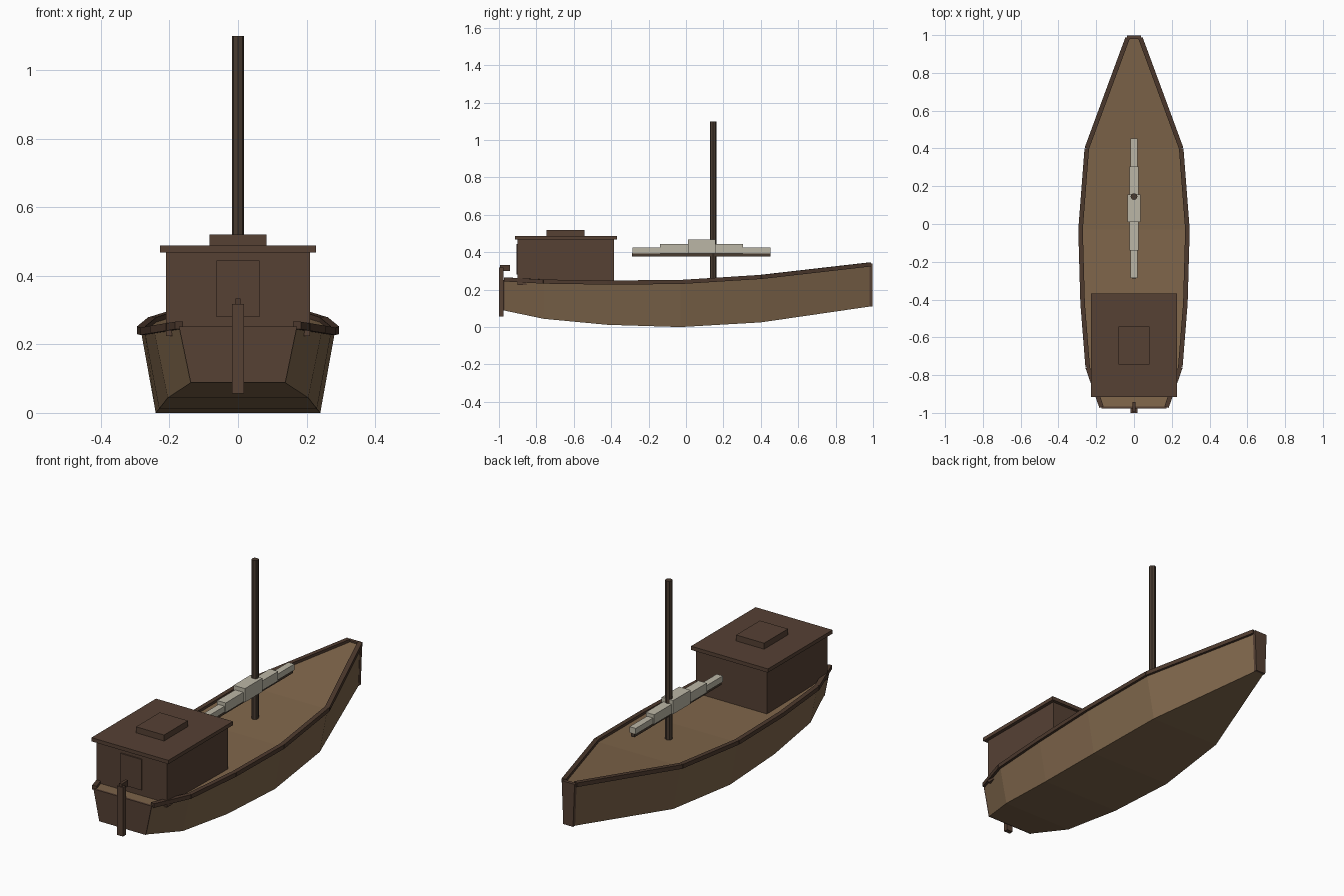
import bpy, bmesh
from mathutils import Vector

if "Cube" in bpy.data.objects:
    bpy.data.objects.remove(bpy.data.objects["Cube"])


def mat(name, r, g, b):
    m = bpy.data.materials.new(name)
    m.diffuse_color = (r, g, b, 1)
    m.use_nodes = True
    m.node_tree.nodes["Principled BSDF"].inputs["Base Color"].default_value = m.diffuse_color
    return m


HULL = mat("tan planks", 0.21, 0.132, 0.070)
DECK = mat("deck tan", 0.215, 0.133, 0.070)
BROWN = mat("dark brown", 0.092, 0.052, 0.034)
TRIM = mat("trim brown", 0.075, 0.042, 0.027)
SPAR = mat("spar brown", 0.066, 0.044, 0.030)
SAIL = mat("sail canvas", 0.50, 0.47, 0.38)


def finish(name, bm, *mats):
    bmesh.ops.recalc_face_normals(bm, faces=bm.faces)
    me = bpy.data.meshes.new(name)
    bm.to_mesh(me)
    bm.free()
    for m in mats:
        me.materials.append(m)
    ob = bpy.data.objects.new(name, me)
    bpy.context.collection.objects.link(ob)
    return ob


def loft(name, rings, *mats):
    """Skin closed rings of equal length and cap the ends."""
    bm = bmesh.new()
    vs = [[bm.verts.new(p) for p in r] for r in rings]
    n = len(vs[0])
    for a, b in zip(vs, vs[1:]):
        for i in range(n):
            bm.faces.new((a[i], a[(i + 1) % n], b[(i + 1) % n], b[i]))
    bm.faces.new(vs[0])
    bm.faces.new(vs[-1])
    return finish(name, bm, *mats)


def box(name, x, y, z, m):
    """Box spanning half width x, y range and z range."""
    return loft(name, [[(-x, v, z[0]), (x, v, z[0]), (x, v, z[1]), (-x, v, z[1])] for v in y], m)


# Hull stations: y, half width at deck, half width at bottom, bottom z, deck z
stations = [
    (-0.97, 0.172, 0.138, 0.088, 0.252),
    (-0.76, 0.245, 0.205, 0.044, 0.240),
    (-0.42, 0.272, 0.230, 0.012, 0.235),
    (-0.03, 0.283, 0.240, 0.000, 0.238),
    (0.40, 0.250, 0.205, 0.025, 0.265),
    (0.985, 0.034, 0.026, 0.110, 0.332),
]


def section(s, y=None):
    y = s[0] if y is None else y
    return [(-s[2], y, s[3]), (s[2], y, s[3]), (s[1], y, s[4]), (-s[1], y, s[4])]


hull = loft("hull", [section(s) for s in stations], HULL, DECK)
for p in hull.data.polygons:
    if p.normal.z > 0.7:
        p.material_index = 1

# End boards at the stern and bow
loft("stern_board", [section(stations[0], -0.978), section(stations[0], -0.966)], BROWN)
bow = (0.985, 0.038, 0.029, 0.110, 0.340)
loft("bow_board", [section(bow, 0.98), section(bow, 0.998)], BROWN)

# Gunwale rails, one straight piece per hull segment on each side
for side in (-1, 1):
    for k, (a, b) in enumerate(zip(stations, stations[1:])):
        p = Vector((side * a[1], a[0], a[4] + 0.003))
        q = Vector((side * b[1], b[0], b[4] + 0.003))
        across = (q - p).cross(Vector((0, 0, 1))).normalized() * 0.012
        up = Vector((0, 0, 0.011))
        rings = [[c - across - up, c + across - up, c + across + up, c - across + up] for c in (p, q)]
        loft(f"rail_{'left' if side < 0 else 'right'}_{k}", rings, TRIM)

# Cabin with roof, hatch and door
box("cabin", 0.21, (-0.90, -0.385), (0.225, 0.47), BROWN)
box("cabin_roof", 0.228, (-0.915, -0.368), (0.468, 0.488), BROWN)
box("roof_hatch", 0.083, (-0.745, -0.543), (0.485, 0.52), BROWN)
box("cabin_door", 0.062, (-0.907, -0.899), (0.28, 0.445), BROWN)

# Rudder and tiller
box("rudder", 0.018, (-1.0, -0.976), (0.056, 0.318), BROWN)
box("tiller", 0.008, (-0.995, -0.942), (0.30, 0.333), TRIM)

# Mast
bm = bmesh.new()
bmesh.ops.create_cone(bm, cap_ends=True, segments=8, radius1=0.018, radius2=0.018, depth=0.87)
bmesh.ops.translate(bm, verts=bm.verts, vec=(0, 0.145, 0.665))
finish("mast", bm, SPAR)

# Boom with the furled sail stepped up toward the middle
box("boom", 0.010, (-0.288, 0.452), (0.376, 0.396), SPAR)
edges = [-0.286, -0.14, 0.01, 0.157, 0.305, 0.452]
sizes = [(0.018, 0.426), (0.025, 0.445), (0.034, 0.467), (0.025, 0.445), (0.018, 0.426)]
for k, (w, top) in enumerate(sizes):
    box(f"furled_sail_{k}", w, (edges[k], edges[k + 1]), (0.394, top), SAIL)
